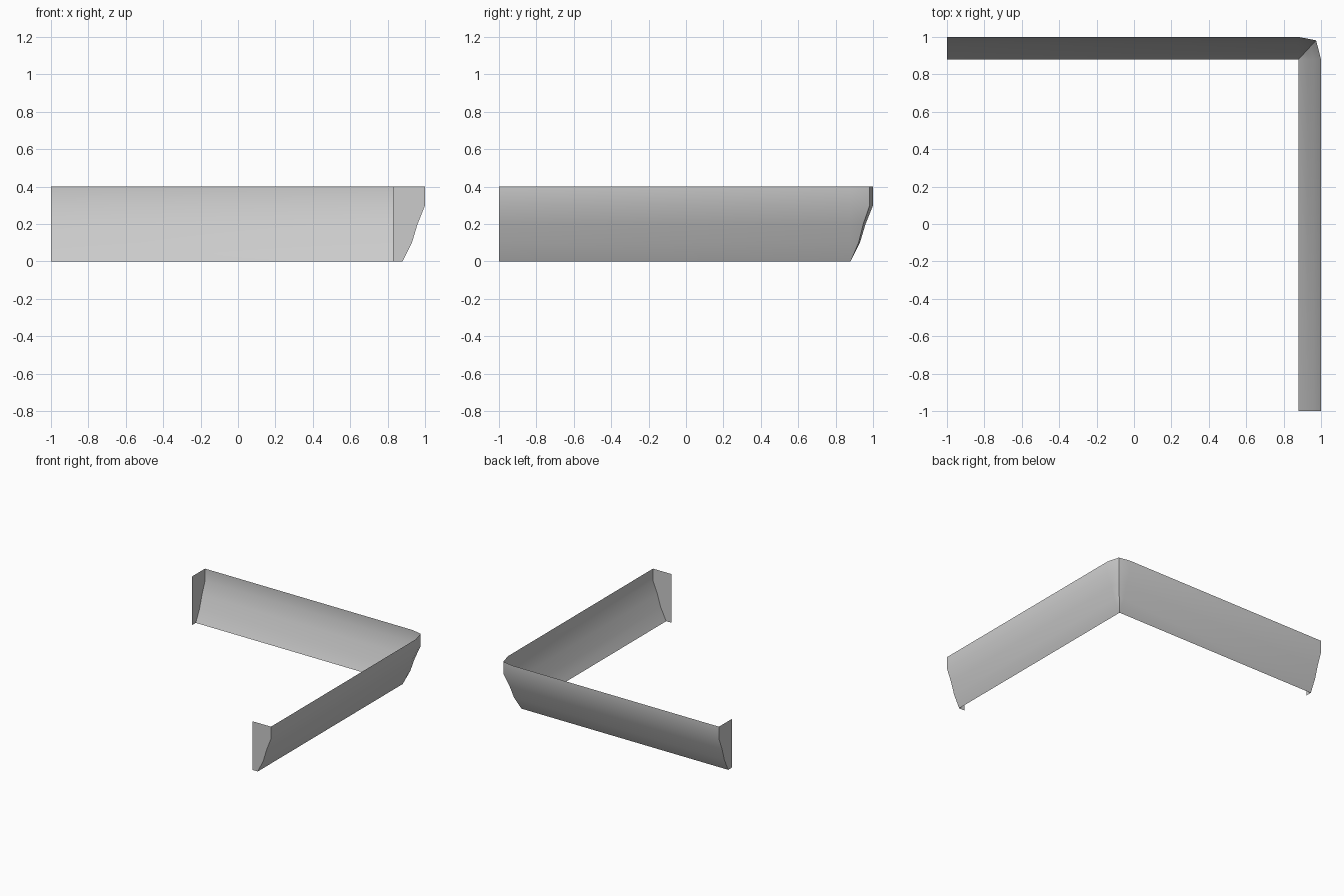
import bpy
import bmesh
import math

cube = bpy.data.objects.get("Cube")
if cube:
    bpy.data.objects.remove(cube, do_unlink=True)

INNER = 0.88   # foot line of the moulding
BACK = 0.83    # inner edge of the end caps
# Cross-section: (outward offset, height)
PROFILE = [(0, 0), (0.05, 0.1), (0.08, 0.2), (0.12, 0.3), (0.12, 0.4)]

grey = bpy.data.materials.new("light_grey")
grey.use_nodes = True
colour = (0.6, 0.6, 0.6, 1)
grey.diffuse_color = colour
grey.node_tree.nodes["Principled BSDF"].inputs["Base Color"].default_value = colour


def make_object(name, bm):
    mesh = bpy.data.meshes.new(name)
    bm.to_mesh(mesh)
    bm.free()
    mesh.materials.append(grey)
    obj = bpy.data.objects.new(name, mesh)
    bpy.context.collection.objects.link(obj)
    return obj


def cap(name, place, flip):
    """Flat end plate closing the cross-section."""
    outline = [(BACK, 0)] + [(INNER + d, z) for d, z in PROFILE] + [(BACK, 0.4)]
    if flip:
        outline.reverse()
    bm = bmesh.new()
    bm.faces.new([bm.verts.new(place(u, z)) for u, z in outline])
    return make_object(name, bm)


# Moulding: open sheet running along the back, round the corner, along the side
bm = bmesh.new()
rows = []
for d, z in PROFILE:
    out = INNER + d
    path = [(-1, out), (INNER, out), (INNER + 0.78 * d, INNER + 0.85 * d),
            (out, INNER), (out, -1)]
    rows.append([bm.verts.new((x, y, z)) for x, y in path])
for low, high in zip(rows, rows[1:]):
    for i in range(len(low) - 1):
        bm.faces.new((low[i], high[i], high[i + 1], low[i + 1]))
bmesh.ops.remove_doubles(bm, verts=bm.verts[:], dist=0.0001)
moulding = make_object("corner_moulding", bm)

bpy.ops.object.select_all(action="DESELECT")
moulding.select_set(True)
bpy.context.view_layer.objects.active = moulding
bpy.ops.object.shade_smooth_by_angle(angle=math.radians(40))

# End plates of both arms
cap("side_arm_end", lambda u, z: (u, -1, z), False)
cap("back_arm_end", lambda u, z: (-1, u, z), True)
